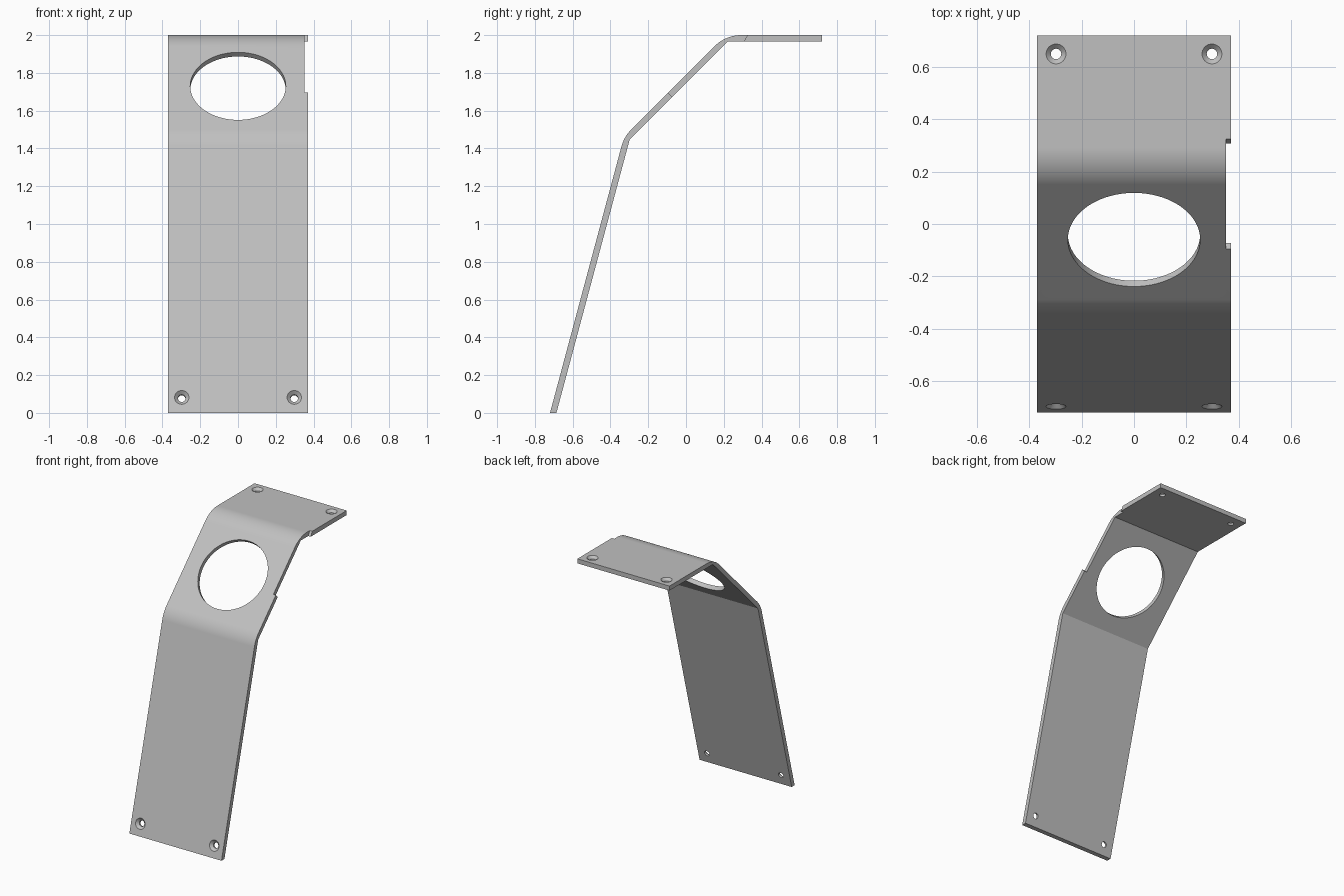
import bpy, bmesh, math
from mathutils import Vector

if "Cube" in bpy.data.objects:
    bpy.data.objects.remove(bpy.data.objects["Cube"], do_unlink=True)

HALF_W = 0.371
BEND_R = 0.2

metal = bpy.data.materials.new("grey metal")
metal.use_nodes = True
grey = (0.53, 0.53, 0.53, 1)
metal.diffuse_color = grey
metal.node_tree.nodes["Principled BSDF"].inputs["Base Color"].default_value = grey


def finish(name, bm):
    bmesh.ops.recalc_face_normals(bm, faces=bm.faces)
    mesh = bpy.data.meshes.new(name)
    bm.to_mesh(mesh)
    bm.free()
    mesh.materials.append(metal)
    obj = bpy.data.objects.new(name, mesh)
    bpy.context.collection.objects.link(obj)
    return obj


def extrude_x(name, outline, x0, x1):
    """Solid from a (y, z) outline swept between two x positions."""
    bm = bmesh.new()
    a = [bm.verts.new((x0, y, z)) for y, z in outline]
    b = [bm.verts.new((x1, y, z)) for y, z in outline]
    bm.faces.new(a)
    bm.faces.new(b)
    for i in range(len(a)):
        j = (i + 1) % len(a)
        bm.faces.new((a[i], a[j], b[j], b[i]))
    return finish(name, bm)


def lathe(name, centre, axis, profile, sides):
    """Turned solid; profile holds (distance along axis, radius)."""
    bm = bmesh.new()
    rings = []
    for d, r in profile:
        rings.append([bm.verts.new((r * math.cos(t), r * math.sin(t), d))
                      for t in (math.tau * i / sides for i in range(sides))])
    for lo, hi in zip(rings, rings[1:]):
        for i in range(sides):
            j = (i + 1) % sides
            bm.faces.new((lo[i], lo[j], hi[j], hi[i]))
    bm.faces.new(rings[0])
    bm.faces.new(rings[-1])
    obj = finish(name, bm)
    obj.rotation_euler = Vector(axis).to_track_quat('Z', 'Y').to_euler()
    obj.location = centre
    return obj


def rounded(before, corner, after, radius, steps=10):
    """Points of a fillet arc replacing a corner."""
    p, c, q = Vector(before), Vector(corner), Vector(after)
    u, v = (p - c).normalized(), (q - c).normalized()
    half = u.angle(v) / 2
    centre = c + (u + v).normalized() * radius / math.sin(half)
    start = c + u * radius / math.tan(half) - centre
    end = c + v * radius / math.tan(half) - centre
    return [tuple(centre + start.lerp(end, i / steps).normalized() * radius)
            for i in range(steps + 1)]


# Bent sheet: outer side with rounded bends, inner side with crisp ones
foot, knee, shoulder, tip = (-0.72, 0), (-0.328, 1.462), (0.21, 2.0), (0.72, 2.0)
outline = [foot]
outline += rounded(foot, knee, shoulder, BEND_R)
outline += rounded(knee, shoulder, tip, BEND_R)
outline += [tip, (0.72, 1.967), (0.221, 1.967), (-0.298, 1.448), (-0.686, 0)]
bracket = extrude_x("bent_bracket", outline, -HALF_W, HALF_W)

# Cutters: large opening, side notch, countersunk screw holes
cutters = [
    lathe("opening_cutter", (0, -0.06, 1.73), (0, -1, 1),
          [(-0.1, 0.253), (0.1, 0.253)], 96),
    extrude_x("notch_cutter", [(-0.195, 1.795), (0.005, 1.595), (0.27, 1.9),
                               (0.38, 2.1), (0, 2.1)], 0.351, 0.5),
]
screw = [(-0.08, 0.02), (-0.018, 0.02), (0, 0.038), (0.01, 0.048)]
slope = math.radians(15)
for side in (-1, 1):
    cutters.append(lathe("top_screw_cutter", (side * 0.298, 0.65, 2.0),
                         (0, 0, 1), screw, 32))
    cutters.append(lathe("foot_screw_cutter", (side * 0.298, -0.698, 0.082),
                         (0, -math.cos(slope), math.sin(slope)), screw, 32))

bpy.ops.object.select_all(action='DESELECT')
bpy.context.view_layer.objects.active = bracket
bracket.select_set(True)
for cutter in cutters:
    cutter.hide_render = True
    mod = bracket.modifiers.new("cut", 'BOOLEAN')
    mod.operation = 'DIFFERENCE'
    mod.solver = 'EXACT'
    mod.object = cutter
    bpy.ops.object.modifier_apply(modifier=mod.name)
    bpy.data.objects.remove(cutter, do_unlink=True)

# Smooth bends and holes, flat panels
bpy.ops.object.shade_smooth_by_angle(angle=math.radians(20))
normals = bracket.modifiers.new("flat panels", 'WEIGHTED_NORMAL')
normals.keep_sharp = True
